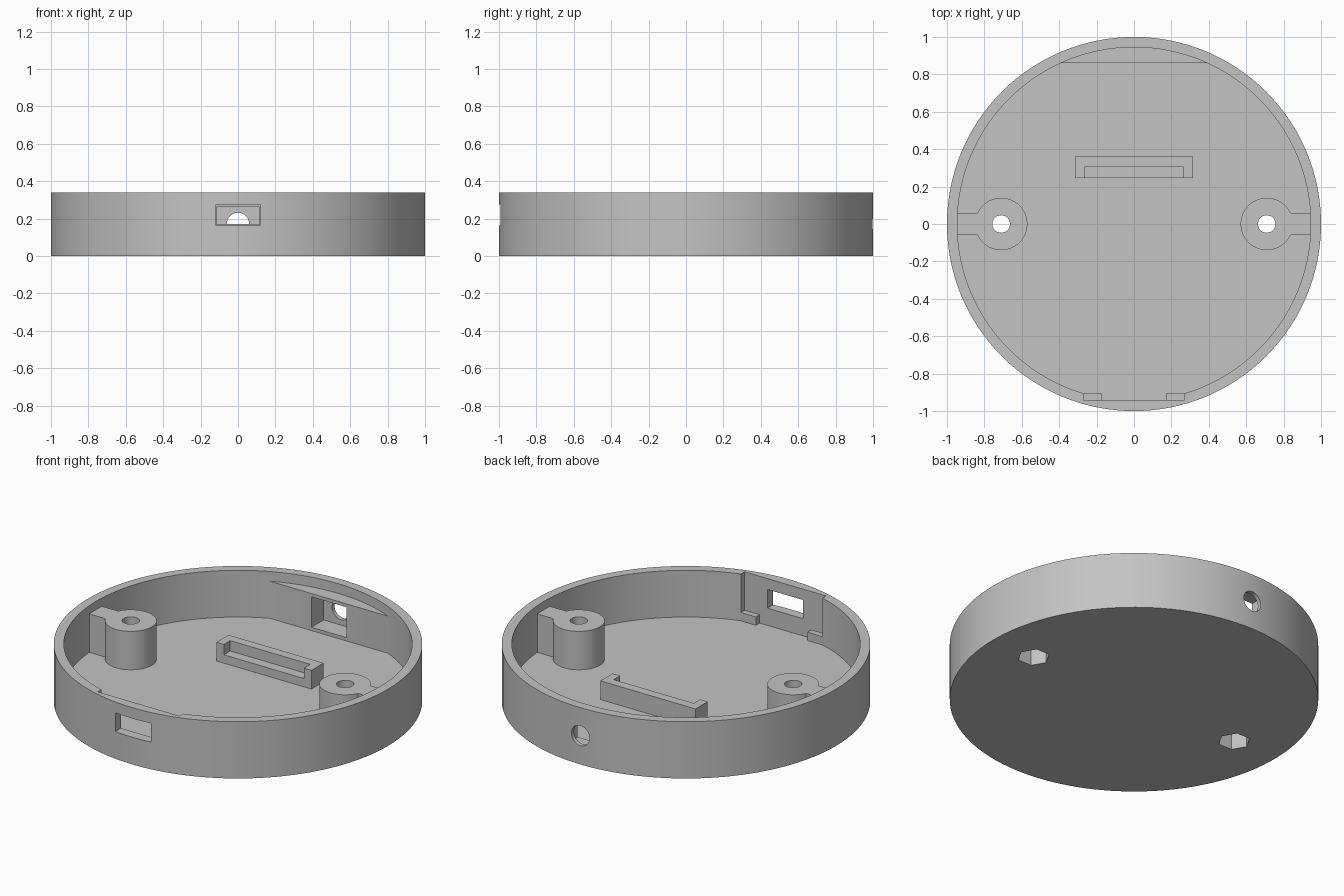
import bpy
import math

if "Cube" in bpy.data.objects:
    bpy.data.objects.remove(bpy.data.objects["Cube"], do_unlink=True)

RIM = 0.34      # casing height
FLOOR = 0.06    # floor thickness
POST_X = 0.71


def box(name, x0, x1, y0, y1, z0, z1):
    bpy.ops.mesh.primitive_cube_add(
        size=1, location=((x0 + x1) / 2, (y0 + y1) / 2, (z0 + z1) / 2))
    ob = bpy.context.object
    ob.name = name
    ob.scale = (x1 - x0, y1 - y0, z1 - z0)
    bpy.ops.object.transform_apply(location=True, rotation=True, scale=True)
    return ob


def cylinder(name, radius, z0, z1, x=0, sides=128, turn=0):
    bpy.ops.mesh.primitive_cylinder_add(
        vertices=sides, radius=radius, depth=z1 - z0,
        location=(x, 0, (z0 + z1) / 2), rotation=(0, 0, turn))
    ob = bpy.context.object
    ob.name = name
    bpy.ops.object.transform_apply(location=True, rotation=True, scale=True)
    return ob


def combine(target, tool, operation):
    """Apply a boolean and discard the tool."""
    mod = target.modifiers.new(operation.title(), 'BOOLEAN')
    mod.operation = operation
    mod.solver = 'EXACT'
    mod.object = tool
    bpy.ops.object.select_all(action='DESELECT')
    bpy.context.view_layer.objects.active = target
    target.select_set(True)
    bpy.ops.object.modifier_apply(modifier=mod.name)
    bpy.data.objects.remove(tool, do_unlink=True)


def add(target, tool):
    combine(target, tool, 'UNION')


def cut(target, tool):
    combine(target, tool, 'DIFFERENCE')


# Round cavity with a flat seat for the board at the front
casing = cylinder("round_casing", 1, 0, RIM)
cavity = cylinder("cavity", 0.945, FLOOR, RIM + 0.1)
cut(cavity, box("front_flat", -0.5, 0.5, -1.1, -0.94, -0.1, 1))
add(cavity, box("board_recess", -0.27, 0.27, -0.94, -0.7, FLOOR, RIM + 0.1))

# Thickened flat wall at the back, lower than the rim
cut(cavity, box("back_wall", -0.6, 0.6, 0.86, 1.1, -0.1, 0.282))
cut(casing, cavity)

# Small board supports and screw posts with arms to the wall
for side in (-1, 1):
    x0, x1 = sorted((side * 0.17, side * 0.275))
    add(casing, box("board_support", x0, x1, -0.96, -0.905, 0.04, 0.11))

    post = cylinder("screw_post", 0.14, 0.03, 0.29, side * POST_X, 64)
    x0, x1 = sorted((side * POST_X, side * 0.97))
    add(post, box("post_arm", x0, x1, -0.06, 0.06, 0.03, 0.29))
    add(casing, post)

# Holder on the floor, with a lower ledge open to the front
holder = box("floor_holder", -0.315, 0.315, 0.245, 0.36, 0.04, 0.172)
cut(holder, box("holder_slot", -0.265, 0.265, 0.1, 0.305, 0.11, 0.3))
add(casing, holder)

# Screw holes with hexagonal nut recesses underneath
for side in (-1, 1):
    cut(casing, cylinder("screw_hole", 0.047, -0.1, 0.5, side * POST_X, 32))
    cut(casing, cylinder("nut_recess", 0.088, -0.1, 0.17, side * POST_X, 6,
                         math.radians(30)))

# Front window, back pocket and round back hole
cut(casing, box("front_window", -0.118, 0.118, -1.2, -0.8, 0.163, 0.275))
cut(casing, box("back_pocket", -0.115, 0.115, 0.8, 0.975, 0.08, 0.262))
bpy.ops.mesh.primitive_cylinder_add(
    vertices=32, radius=0.06, depth=0.4, location=(0, 1, 0.172),
    rotation=(math.radians(90), 0, 0))
cut(casing, bpy.context.object)

# Plain grey plastic
grey = bpy.data.materials.new("light_grey_plastic")
grey.use_nodes = True
colour = (0.55, 0.55, 0.55, 1)
grey.diffuse_color = colour
grey.node_tree.nodes["Principled BSDF"].inputs["Base Color"].default_value = colour
casing.data.materials.clear()
casing.data.materials.append(grey)
for face in casing.data.polygons:
    face.material_index = 0

bpy.ops.object.select_all(action='DESELECT')
bpy.context.view_layer.objects.active = casing
casing.select_set(True)
bpy.ops.object.shade_smooth_by_angle(angle=math.radians(30))
